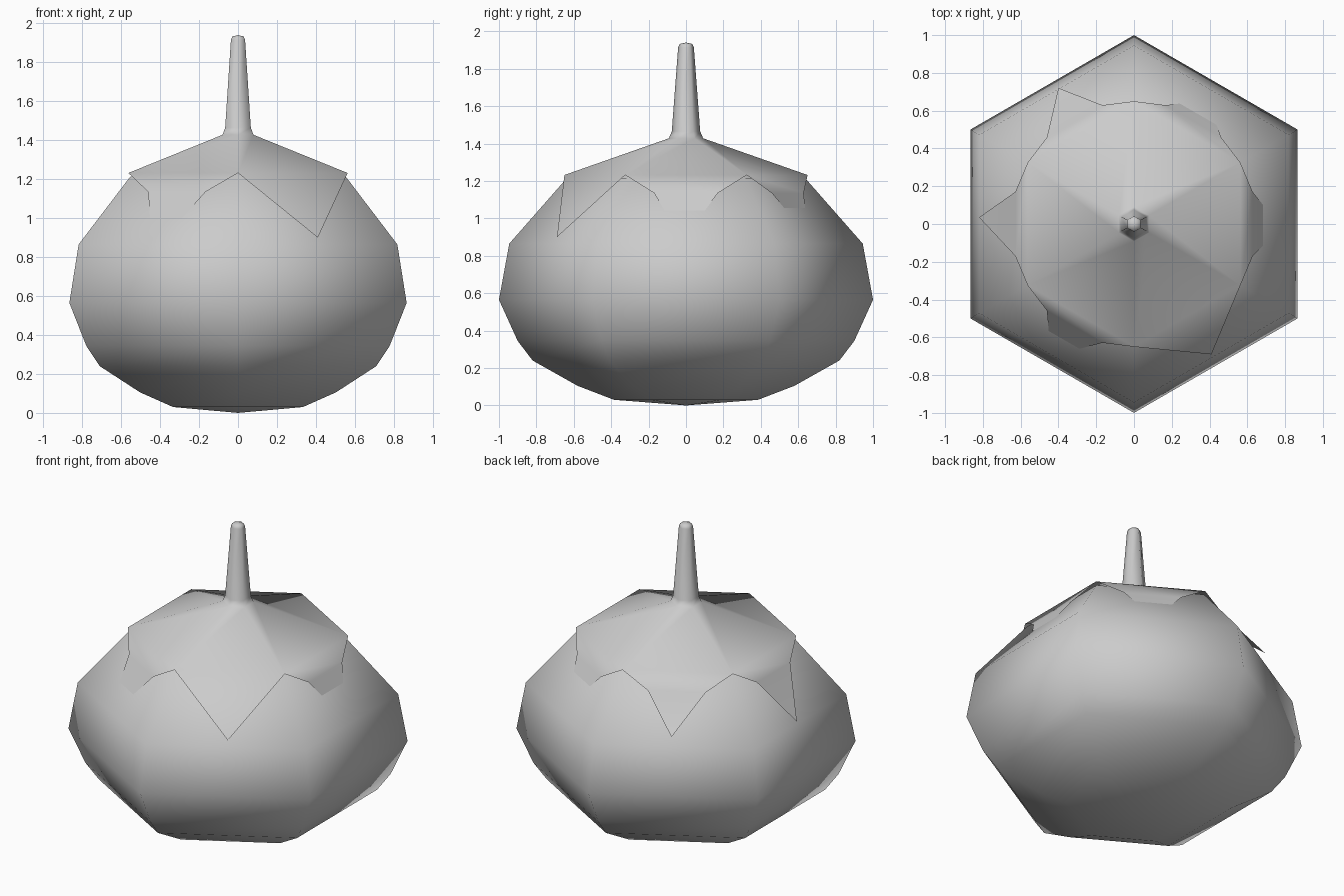
import bpy, math

if "Cube" in bpy.data.objects:
    bpy.data.objects.remove(bpy.data.objects["Cube"])

SIDES = 6


def ring_point(i, r, z):
    # hexagon corners point to the front and back
    a = math.radians(-90 + 60 * i)
    return (r * math.cos(a), r * math.sin(a), z)


def make(name, verts, faces):
    me = bpy.data.meshes.new(name)
    me.from_pydata(verts, [], faces)
    me.update()
    for p in me.polygons:
        p.use_smooth = True
    ob = bpy.data.objects.new(name, me)
    bpy.context.collection.objects.link(ob)
    return ob


def lathe(profile, bottom=None, top=None):
    verts, faces = [], []
    for r, z in profile:
        verts += [ring_point(i, r, z) for i in range(SIDES)]
    for k in range(len(profile) - 1):
        for i in range(SIDES):
            j = (i + 1) % SIDES
            a, b = k * SIDES, (k + 1) * SIDES
            faces.append((a + i, a + j, b + j, b + i))
    if bottom is not None:
        c = len(verts)
        verts.append((0, 0, bottom))
        faces += [(c, (i + 1) % SIDES, i) for i in range(SIDES)]
    if top is not None:
        c = len(verts)
        verts.append((0, 0, top))
        o = (len(profile) - 1) * SIDES
        faces += [(c, o + i, o + (i + 1) % SIDES) for i in range(SIDES)]
    return verts, faces


# Fruit body
body = [(0.385, 0.03), (0.58, 0.105), (0.82, 0.24), (0.90, 0.345), (1.0, 0.565),
        (0.945, 0.865), (0.64, 1.212), (0.30, 1.32)]
make("fruit_body", *lathe(body, 0.0, 1.36))

# Stem and leafy cap as one surface, starting from the cap rim
cap = [(0.65, 1.232), (0.092, 1.428), (0.076, 1.465), (0.042, 1.915), (0.034, 1.933)]
verts, faces = lathe(cap, top=1.94)

# Six pointed leaves hanging from the rim, each with its own tip
tips = [(0.41, -0.69, 0.90), (0.78, -0.02, 0.88), (0.39, 0.655, 0.90),
        (-0.40, 0.72, 0.93), (-0.82, 0.035, 0.88), (-0.44, -0.70, 0.83)]
for i, tip in enumerate(tips):
    j = (i + 1) % SIDES
    t = len(verts)
    verts.append(tip)
    if i == 0:
        faces.append((i, t, j))
        continue
    a = math.radians(-60 + 60 * i)
    for s in (-0.17, 0.17):
        verts.append((0.628 * math.cos(a) - s * math.sin(a),
                      0.628 * math.sin(a) + s * math.cos(a), 1.135))
    faces += [(i, t + 1, t + 2, j), (t + 1, t, t + 2)]
make("leaf_cap_and_stem", verts, faces)
